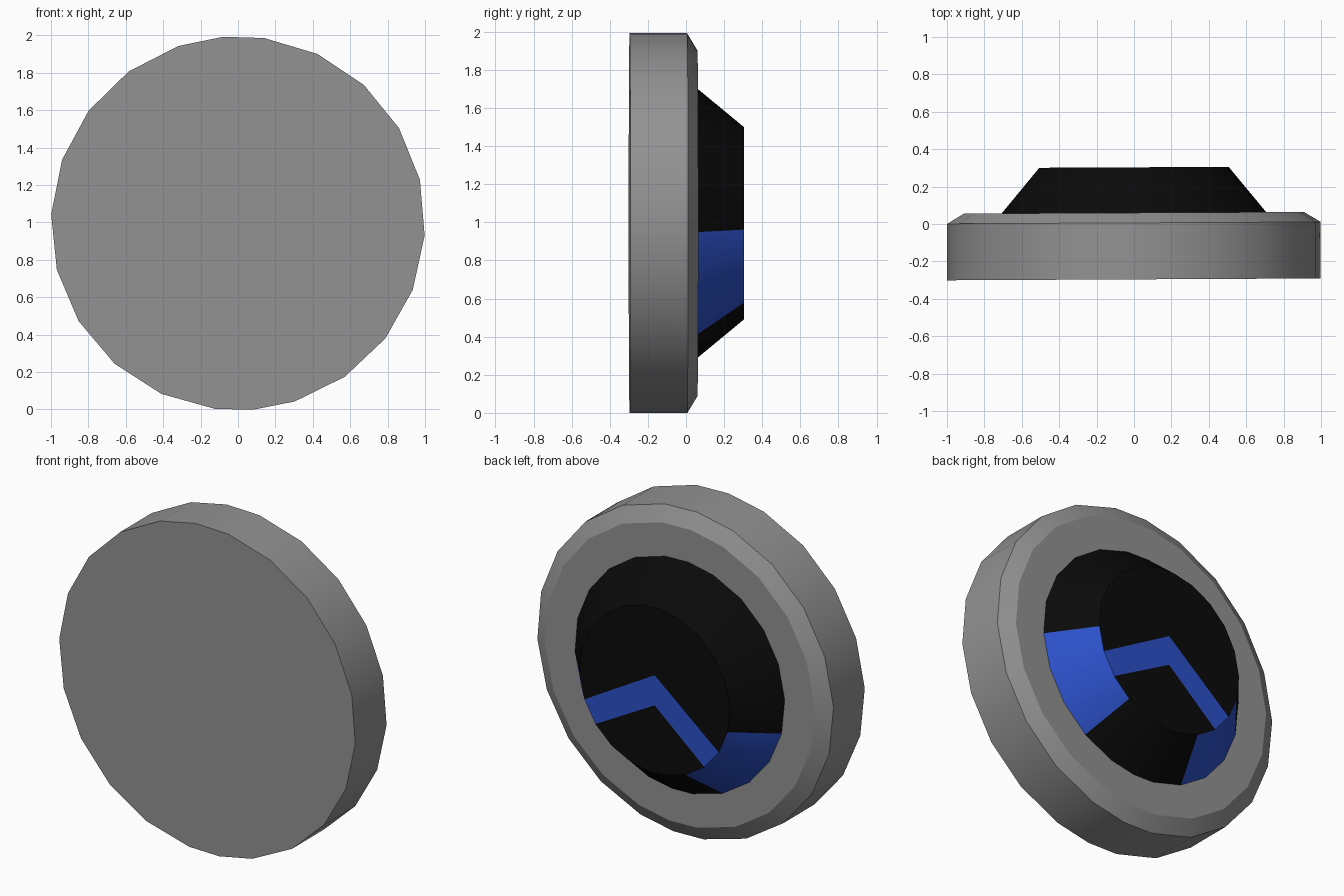
import bpy, bmesh
from math import sin, cos, radians

if "Cube" in bpy.data.objects:
    bpy.data.objects.remove(bpy.data.objects["Cube"])

CENTRE_Z = 0.995
TILT = 0.005  # slight turn of the whole lamp

# Rim angles, clockwise from the top: two half turns of even steps
# with a narrow facet closing each half
ANGLES = ([8 + 17.15 * k for k in range(10)] + [175.4]
          + [187 + 17.15 * k for k in range(10)] + [355.4])
COUNT = len(ANGLES)


def material(name, colour):
    mat = bpy.data.materials.new(name)
    mat.use_nodes = True
    mat.diffuse_color = (*colour, 1)
    bsdf = next(n for n in mat.node_tree.nodes if n.type == 'BSDF_PRINCIPLED')
    bsdf.inputs["Base Color"].default_value = (*colour, 1)
    return mat


grey = material("grey_metal", (0.29, 0.29, 0.29))
black = material("black", (0.003, 0.003, 0.003))
blue = material("blue", (0.025, 0.08, 0.58))


def point(bm, x, y, z):
    return bm.verts.new((x, y + TILT * x, CENTRE_Z + z))


def ring(bm, radius, y):
    return [point(bm, radius * sin(radians(a)), y, radius * cos(radians(a)))
            for a in ANGLES]


def bridge(bm, front, back):
    return [bm.faces.new((front[i], front[(i + 1) % COUNT],
                          back[(i + 1) % COUNT], back[i]))
            for i in range(COUNT)]


def finish(bm, name, mats):
    bmesh.ops.recalc_face_normals(bm, faces=bm.faces)
    mesh = bpy.data.meshes.new(name)
    bm.to_mesh(mesh)
    bm.free()
    obj = bpy.data.objects.new(name, mesh)
    bpy.context.collection.objects.link(obj)
    for mat in mats:
        mesh.materials.append(mat)
    bpy.ops.object.select_all(action='DESELECT')
    obj.select_set(True)
    bpy.context.view_layer.objects.active = obj
    bpy.ops.object.shade_smooth_by_angle(angle=radians(25))


# Housing: thick disc with a chamfered back rim
bm = bmesh.new()
rings = [ring(bm, r, y) for r, y in ((1, -0.296), (1, 0.006), (0.91, 0.06))]
for front, back in zip(rings, rings[1:]):
    bridge(bm, front, back)
bm.faces.new(rings[0])
bm.faces.new(rings[-1])
finish(bm, "housing", [grey])

# Hub: tapered boss with two blue side patches, three facets each
bm = bmesh.new()
base = ring(bm, 0.71, 0.058)
cap = ring(bm, 0.507, 0.303)
patches = (5, 6, 7, 12, 13, 14)
for i, face in enumerate(bridge(bm, base, cap)):
    face.material_index = 1 if i in patches else 0
bm.faces.new(base)

# Cap: a blue chevron joins the middle facet of each patch
tip = point(bm, 0, 0.303, 0.092)
notch = point(bm, 0, 0.303, -0.092)
bm.faces.new(cap[14:] + cap[:7] + [tip])
bm.faces.new(cap[7:14] + [notch])
for arm in ((cap[6], cap[7], notch, tip), (cap[13], cap[14], tip, notch)):
    bm.faces.new(arm).material_index = 1
finish(bm, "hub", [black, blue])
